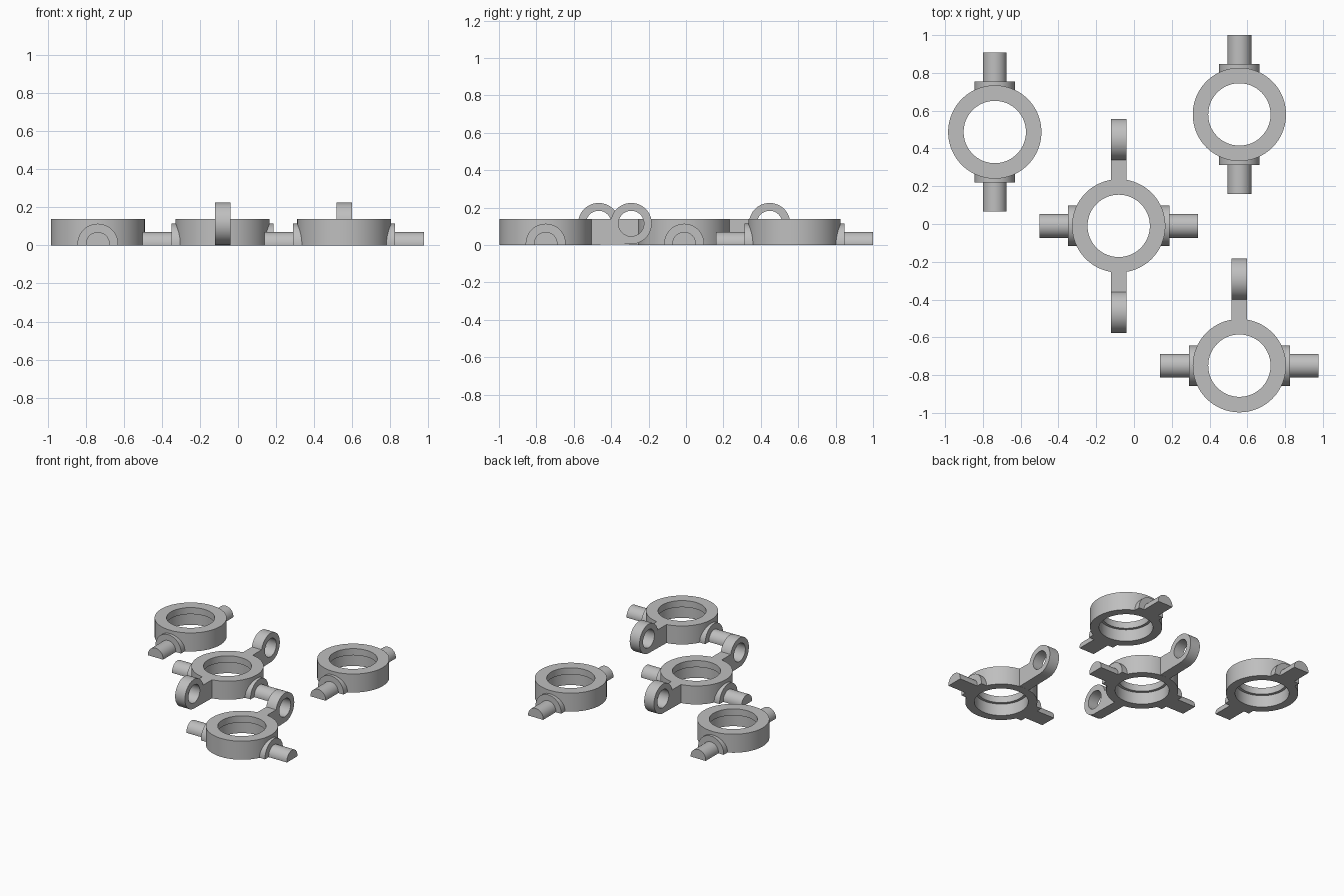
import bpy, bmesh, math
from mathutils import Matrix, Vector

if "Cube" in bpy.data.objects:
    bpy.data.objects.remove(bpy.data.objects["Cube"])

grey = bpy.data.materials.new("grey")
grey.diffuse_color = (0.52, 0.52, 0.52, 1)
grey.use_nodes = True
grey.node_tree.nodes["Principled BSDF"].inputs["Base Color"].default_value = grey.diffuse_color

SEG = 96
AXIS_Z = 0.007                     # height of the pin axis
LUG_R, LUG_HOLE, LUG_D, LUG_Z = 0.11, 0.068, 0.457, 0.115


def finish(bm, name, location, turn=0.0):
    bmesh.ops.recalc_face_normals(bm, faces=bm.faces)
    bm.transform(Matrix.Translation(location) @ Matrix.Rotation(turn, 4, 'Z'))
    mesh = bpy.data.meshes.new(name)
    bm.to_mesh(mesh)
    bm.free()
    mesh.materials.append(grey)
    obj = bpy.data.objects.new(name, mesh)
    bpy.context.collection.objects.link(obj)
    bpy.ops.object.select_all(action='DESELECT')
    obj.select_set(True)
    bpy.context.view_layer.objects.active = obj
    bpy.ops.object.shade_smooth_by_angle(angle=math.radians(30))


def ring(location):
    # turned section with a lip at the top of the bore
    section = [(0.247, 0), (0.247, 0.14), (0.165, 0.14),
               (0.165, 0.09), (0.185, 0.09), (0.185, 0)]
    bm = bmesh.new()
    loops = []
    for i in range(SEG):
        a = 2 * math.pi * i / SEG
        loops.append([bm.verts.new((r * math.cos(a), r * math.sin(a), z)) for r, z in section])
    n = len(section)
    for i in range(SEG):
        p, q = loops[i], loops[(i + 1) % SEG]
        for k in range(n):
            bm.faces.new((p[k], q[k], q[(k + 1) % n], p[(k + 1) % n]))
    finish(bm, "ring", location)


def half_rod(name, radius, start, end, location, turn):
    # rod along x with its underside cut flat at z = 0
    dip = math.asin(AXIS_Z / radius)
    bm = bmesh.new()
    pts = []
    for i in range(41):
        a = -dip + (math.pi + 2 * dip) * i / 40
        pts.append((start, radius * math.cos(a), max(0, AXIS_Z + radius * math.sin(a))))
    face = bm.faces.new([bm.verts.new(p) for p in pts])
    out = bmesh.ops.extrude_face_region(bm, geom=[face])
    moved = [v for v in out["geom"] if isinstance(v, bmesh.types.BMVert)]
    bmesh.ops.translate(bm, verts=moved, vec=(end - start, 0, 0))
    finish(bm, name, location, turn)


def lug(location, turn):
    # arm and eye in one side profile, extruded sideways
    top = math.pi - math.asin((0.14 - LUG_Z) / LUG_R)
    outline = [(0.22, 0)]
    for i in range(49):
        a = -math.pi / 2 + (top + math.pi / 2) * i / 48
        outline.append((LUG_D + LUG_R * math.cos(a), LUG_Z + LUG_R * math.sin(a)))
    outline.append((0.22, 0.14))
    hole = [(LUG_D + LUG_HOLE * math.cos(2 * math.pi * i / 48),
             LUG_Z + LUG_HOLE * math.sin(2 * math.pi * i / 48)) for i in range(48)]
    bm = bmesh.new()
    edges = []
    for loop in (outline, hole):
        vs = [bm.verts.new((x, -0.041, z)) for x, z in loop]
        edges += [bm.edges.new((vs[i - 1], vs[i])) for i in range(len(vs))]
    bmesh.ops.triangle_fill(bm, edges=edges, use_beauty=True, normal=Vector((0, -1, 0)))
    out = bmesh.ops.extrude_face_region(bm, geom=list(bm.faces))
    moved = [v for v in out["geom"] if isinstance(v, bmesh.types.BMVert)]
    bmesh.ops.translate(bm, verts=moved, vec=(0, 0.082, 0))
    finish(bm, "lug", location, turn)


# centre, pin direction, lug directions (degrees)
parts = [((-0.737, 0.487, 0), 90, ()),
         ((-0.081, -0.01, 0), 0, (90, 270)),
         ((0.558, 0.58, 0), 90, ()),
         ((0.558, -0.75, 0), 0, (90,))]

for centre, pin_dir, lug_dirs in parts:
    ring(centre)
    for side in (0, 180):
        turn = math.radians(pin_dir + side)
        half_rod("collar", 0.107, 0.2, 0.268, centre, turn)
        half_rod("pin", 0.063, 0.22, 0.42, centre, turn)
    for d in lug_dirs:
        lug(centre, math.radians(d))
